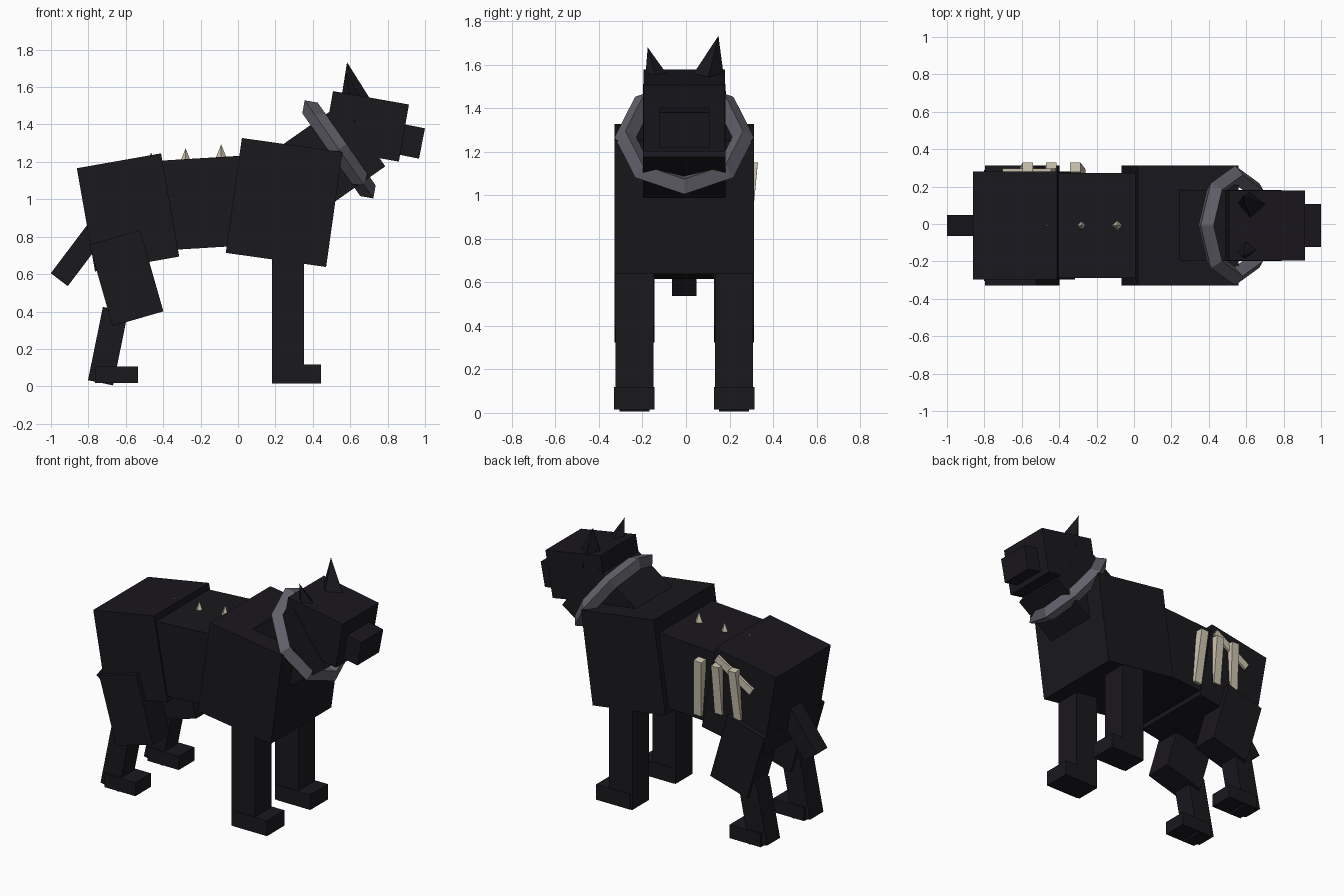
import bpy
from math import radians
from mathutils import Vector

if "Cube" in bpy.data.objects:
    bpy.data.objects.remove(bpy.data.objects["Cube"])

MID = -0.008  # centre plane of the body; the bones stick out on one side


def material(name, rgb):
    m = bpy.data.materials.new(name)
    m.diffuse_color = (*rgb, 1)
    m.use_nodes = True
    m.node_tree.nodes["Principled BSDF"].inputs["Base Color"].default_value = m.diffuse_color
    return m


FUR = material("fur", (0.010, 0.009, 0.012))
METAL = material("metal", (0.125, 0.12, 0.145))
BONE = material("bone", (0.60, 0.55, 0.43))


def finish(name, mat):
    o = bpy.context.object
    o.name = name
    o.data.materials.append(mat)
    return o


def box(name, x, z, size, tilt=0, y=0.0, mat=FUR):
    """Box centred at (x, y, z); tilt raises the +x end, in degrees."""
    bpy.ops.mesh.primitive_cube_add(size=1, location=(x, y + MID, z),
                                    rotation=(0, radians(-tilt), 0))
    bpy.context.object.scale = size
    return finish(name, mat)


def bar(name, a, b, w, d, mat):
    """Straight square bar from a to b."""
    a, b = Vector(a), Vector(b)
    bpy.ops.mesh.primitive_cube_add(size=1, location=(a + b) / 2)
    o = bpy.context.object
    o.scale = (w, d, (b - a).length)
    o.rotation_euler = Vector((0, 0, 1)).rotation_difference(b - a).to_euler()
    return finish(name, mat)


def spike(name, base, tip, r, mat):
    """Four-sided pointed cone."""
    base, tip = Vector(base), Vector(tip)
    bpy.ops.mesh.primitive_cone_add(vertices=4, radius1=r, radius2=0,
                                    depth=(tip - base).length, location=(base + tip) / 2)
    o = bpy.context.object
    o.rotation_euler = Vector((0, 0, 1)).rotation_difference(tip - base).to_euler()
    return finish(name, mat)


# Body, neck and head
box("hindquarters", -0.588, 0.93, (0.457, 0.58, 0.56), 10)
box("waist", -0.22, 0.978, (0.50, 0.56, 0.48), 3.5)
box("chest", 0.246, 0.983, (0.542, 0.64, 0.62), -8)
box("neck", 0.424, 1.172, (0.60, 0.38, 0.41), 35)
box("head", 0.684, 1.39, (0.412, 0.376, 0.31), -10)
box("snout", 0.915, 1.312, (0.14, 0.23, 0.165), -11)
box("tail", -0.82, 0.75, (0.45, 0.114, 0.114), 53)

# Legs, both sides
for side, s in (("left", 1), ("right", -1)):
    y = 0.229 * s
    box(f"front_leg_{side}", 0.267, 0.36, (0.172, 0.176, 0.69), 0, y)
    box(f"front_paw_{side}", 0.32, 0.067, (0.25, 0.186, 0.102), 0, y)
    box(f"thigh_{side}", -0.597, 0.579, (0.283, 0.185, 0.452), 16, y)
    box(f"shin_{side}", -0.695, 0.215, (0.137, 0.138, 0.40), -11.5, y)
    box(f"hind_paw_{side}", -0.65, 0.062, (0.23, 0.165, 0.09), 0, y)

# Ears, the right one set lower
spike("ear_left", (0.634, 0.092, 1.485), (0.583, 0.149, 1.733), 0.095, FUR)
spike("ear_right", (0.622, -0.108, 1.435), (0.576, -0.176, 1.68), 0.093, FUR)

# Faceted collar
bpy.ops.mesh.primitive_torus_add(major_segments=8, minor_segments=4, major_radius=0.27,
                                 minor_radius=0.05, location=(0.54, MID, 1.267),
                                 rotation=(0, radians(55), 0))
finish("collar", METAL)

# Spine spikes
for i, (x, z) in enumerate(((-0.465, 1.251), (-0.28, 1.273), (-0.09, 1.294))):
    spike(f"spine_spike_{i + 1}", (x, MID, z - 0.1), (x, MID, z), 0.04, BONE)

# Exposed ribs on the left flank
for i, (xt, xb, zb) in enumerate(((-0.315, -0.288, 0.77), (-0.443, -0.445, 0.82),
                                  (-0.567, -0.585, 0.82))):
    bar(f"rib_{i + 1}", (xb, 0.268, zb), (xt, 0.304, 1.15), 0.056, 0.052, BONE)
bar("loose_bone", (-0.69, 0.273, 1.03), (-0.43, 0.273, 1.19), 0.05, 0.05, BONE)
